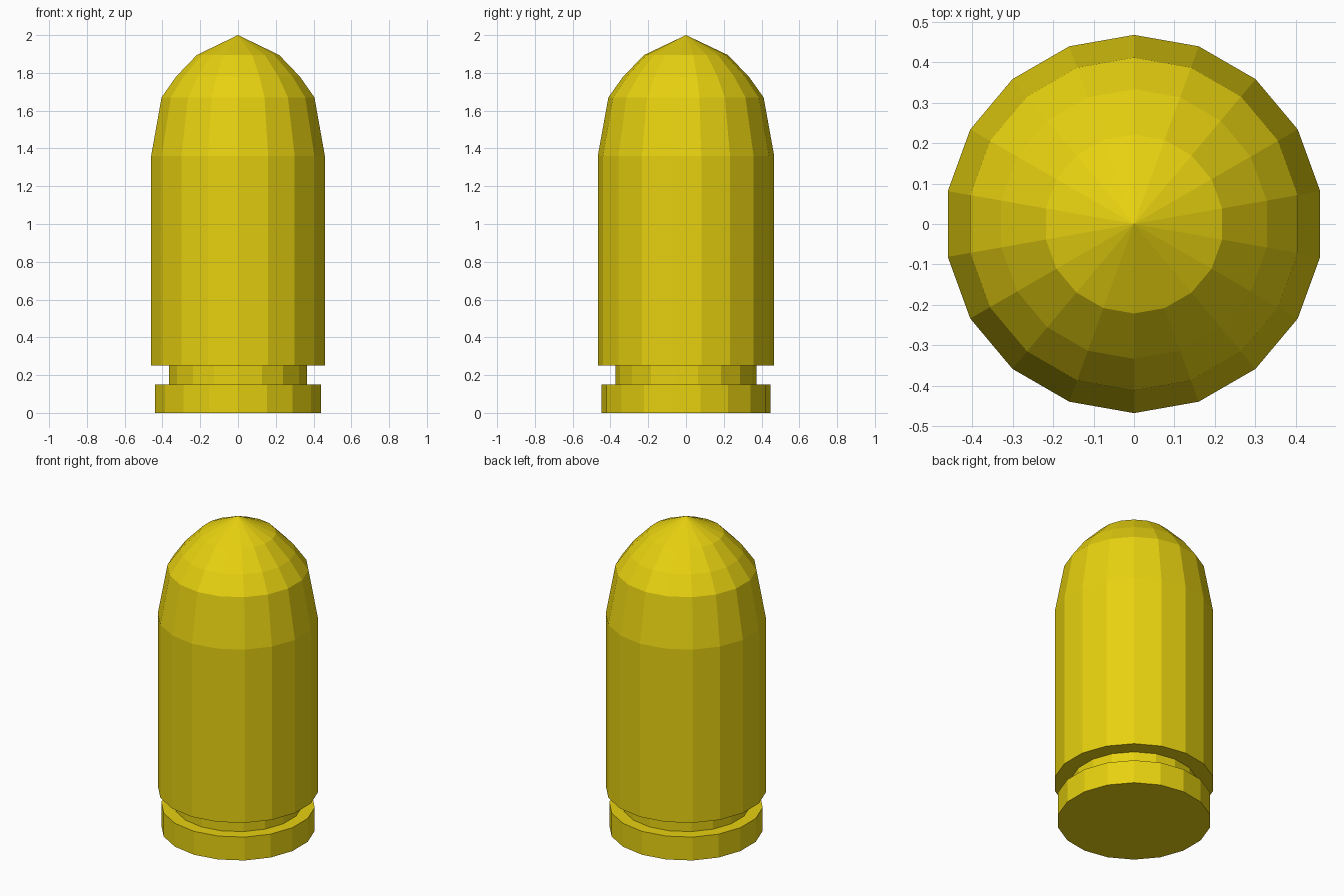
import bpy, bmesh, math

if "Cube" in bpy.data.objects:
    bpy.data.objects.remove(bpy.data.objects["Cube"])

SIDES = 18

# Profile (radius, height) from the base rim up to the last ring below the tip
PROFILE = [
    (0.447, 0.00), (0.447, 0.15),      # base rim
    (0.372, 0.15), (0.372, 0.25),      # groove
    (0.467, 0.25), (0.467, 1.36),      # straight case
    (0.411, 1.67), (0.333, 1.78), (0.221, 1.895),  # rounded nose
]
TIP_HEIGHT = 2.0


def lathe(name, profile, tip_height):
    """Revolve a profile, closing it with a flat base and a pointed tip."""
    bm = bmesh.new()
    rings = []
    for r, z in profile:
        ring = []
        for i in range(SIDES):
            a = math.pi / 2 + 2 * math.pi * i / SIDES
            ring.append(bm.verts.new((r * math.cos(a), r * math.sin(a), z)))
        rings.append(ring)
    tip = bm.verts.new((0, 0, tip_height))
    bm.faces.new(reversed(rings[0]))
    for i in range(SIDES):
        j = (i + 1) % SIDES
        for lo, hi in zip(rings, rings[1:]):
            bm.faces.new((lo[i], lo[j], hi[j], hi[i]))
        bm.faces.new((rings[-1][i], rings[-1][j], tip))
    bmesh.ops.recalc_face_normals(bm, faces=bm.faces)
    mesh = bpy.data.meshes.new(name)
    bm.to_mesh(mesh)
    bm.free()
    obj = bpy.data.objects.new(name, mesh)
    bpy.context.collection.objects.link(obj)
    return obj


# Brass cartridge body
cartridge = lathe("cartridge", PROFILE, TIP_HEIGHT)
brass = bpy.data.materials.new("brass")
brass.diffuse_color = (0.8, 0.64, 0.005, 1)
brass.use_nodes = True
brass.node_tree.nodes["Principled BSDF"].inputs["Base Color"].default_value = brass.diffuse_color
cartridge.data.materials.append(brass)
